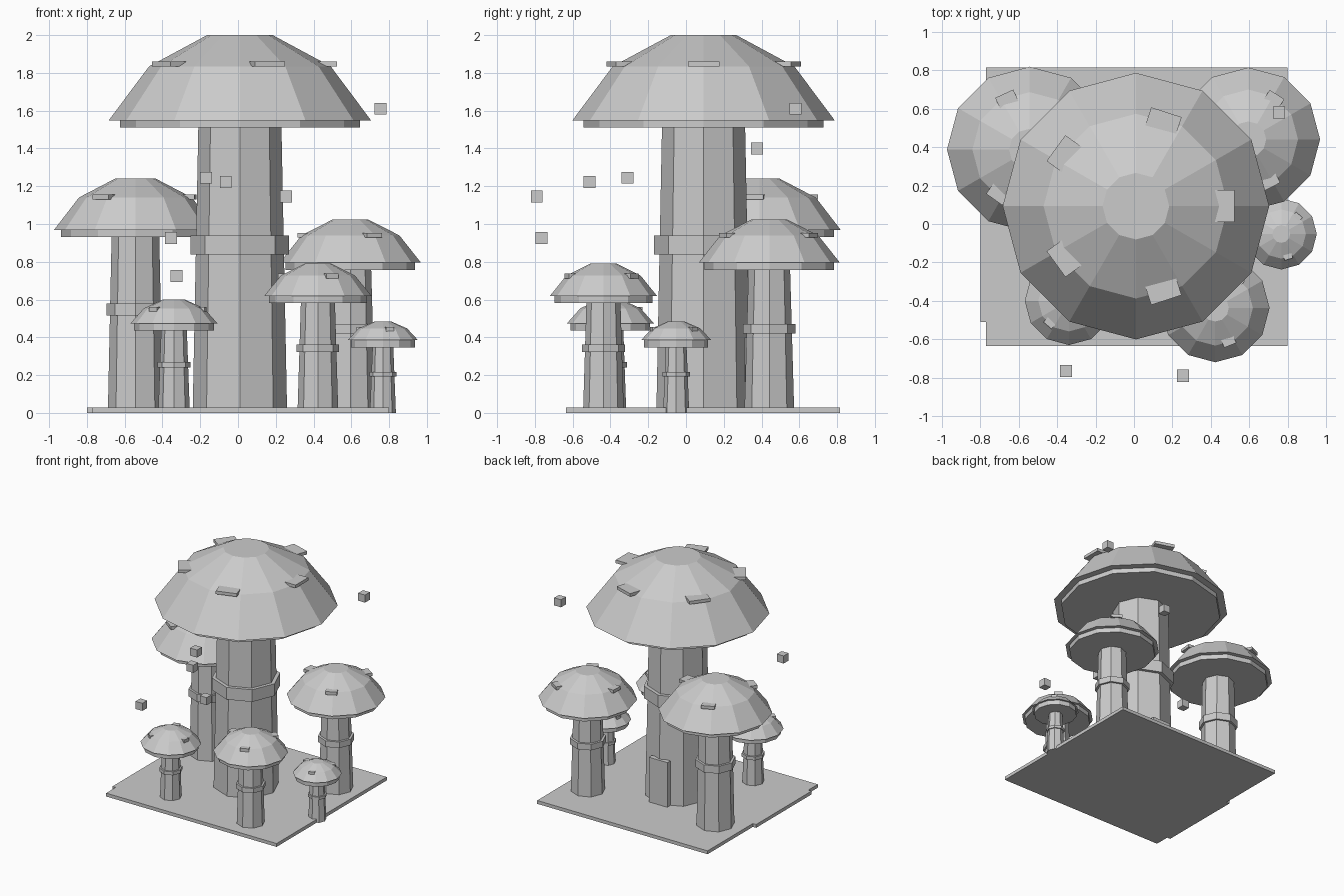
import bpy, bmesh, math
from mathutils import Matrix, Vector

if "Cube" in bpy.data.objects:
    bpy.data.objects.remove(bpy.data.objects["Cube"])

clay = bpy.data.materials.new("light grey")
clay.diffuse_color = (0.6, 0.6, 0.6, 1)
clay.use_nodes = True
clay.node_tree.nodes["Principled BSDF"].inputs["Base Color"].default_value = clay.diffuse_color


def finish(name, bm):
    bmesh.ops.recalc_face_normals(bm, faces=bm.faces)
    me = bpy.data.meshes.new(name)
    bm.to_mesh(me)
    bm.free()
    me.materials.append(clay)
    ob = bpy.data.objects.new(name, me)
    bpy.context.collection.objects.link(ob)
    return ob


def lathe(name, x, y, sides, profile):
    """Closed solid from (radius, z) rings, flat ends, vertices on the axes."""
    bm = bmesh.new()
    rings = []
    for r, z in profile:
        rings.append([bm.verts.new((x + r * math.cos(2 * math.pi * i / sides),
                                    y + r * math.sin(2 * math.pi * i / sides), z))
                      for i in range(sides)])
    for a, b in zip(rings, rings[1:]):
        for i in range(sides):
            j = (i + 1) % sides
            bm.faces.new((a[i], a[j], b[j], b[i]))
    bm.faces.new(rings[0][::-1])
    bm.faces.new(rings[-1])
    return finish(name, bm)


def box(name, centre, size, angle=0):
    bm = bmesh.new()
    bmesh.ops.create_cube(bm, size=1, matrix=Matrix.Translation(Vector(centre))
                          @ Matrix.Rotation(angle, 4, 'Z')
                          @ Matrix.Diagonal((*size, 1)))
    return finish(name, bm)


def mushroom(index, x, y, r, top, under, stem_low, stem_high, spots):
    """Tapered stem, collar, gill plate, faceted cap and flat spots."""
    n = f"mushroom_{index}_"
    lathe(n + "stem", x, y, 8, [(stem_low, 0), (stem_high, under + 0.01)])
    collar = stem_low * 1.045
    lathe(n + "collar", x, y, 8, [(collar, under * 0.555), (collar, under * 0.622)])
    lathe(n + "gills", x, y, 12, [(r * 0.916, under), (r * 0.916, under + 0.045)])
    base = under + 0.039
    lathe(n + "cap", x, y, 12, [(r, base), (r * 0.693, base + (top - base) * 0.633),
                                (r * 0.25, top)])
    for k in range(spots):
        a = index + 2 * math.pi * k / spots
        d = r * 0.666
        box(f"{n}spot_{k}",
            (x + d * math.cos(a), y + d * math.sin(a), under + (top - under) * 0.688),
            (r * 0.15, r * 0.24, 0.026), a)


# Mushrooms: x, y, cap radius, top, cap underside, stem radii, spots
for i, m in enumerate([
    (0.01, 0.093, 0.694, 2.00, 1.51, 0.250, 0.220, 5),
    (0.595, 0.441, 0.374, 1.024, 0.756, 0.132, 0.110, 3),
    (-0.543, 0.388, 0.431, 1.24, 0.93, 0.146, 0.126, 3),
    (0.423, -0.437, 0.283, 0.79, 0.581, 0.108, 0.090, 3),
    (-0.339, -0.400, 0.230, 0.60, 0.435, 0.084, 0.068, 3),
    (0.767, -0.052, 0.185, 0.483, 0.347, 0.069, 0.055, 3),
]):
    mushroom(i, *m)

# Ground slab with a shallow step on the left edge
bm = bmesh.new()
outline = [(0.80, -0.635), (0.80, 0.816), (-0.77, 0.816), (-0.77, 0.22),
           (-0.80, 0.22), (-0.80, -0.51), (-0.77, -0.51), (-0.77, -0.635)]
f = bm.faces.new([bm.verts.new((px, py, 0)) for px, py in outline])
up = bmesh.ops.extrude_face_region(bm, geom=[f], use_keep_orig=True)
bmesh.ops.translate(bm, vec=(0, 0, 0.028),
                    verts=[v for v in up["geom"] if isinstance(v, bmesh.types.BMVert)])
finish("ground_slab", bm)

# Door at the back of the tall stem
box("door", (0.01, 0.333, 0.21), (0.17, 0.04, 0.38))

# Small floating cubes
for i, c in enumerate([
    (0.755, 0.58, 1.61), (0.0, 0.375, 1.40), (-0.065, -0.51, 1.222),
    (-0.17, -0.31, 1.245), (0.255, -0.79, 1.145), (-0.355, -0.765, 0.925),
    (-0.325, 0.217, 0.725),
]):
    box(f"floating_cube_{i}", c, (0.063, 0.063, 0.063))
